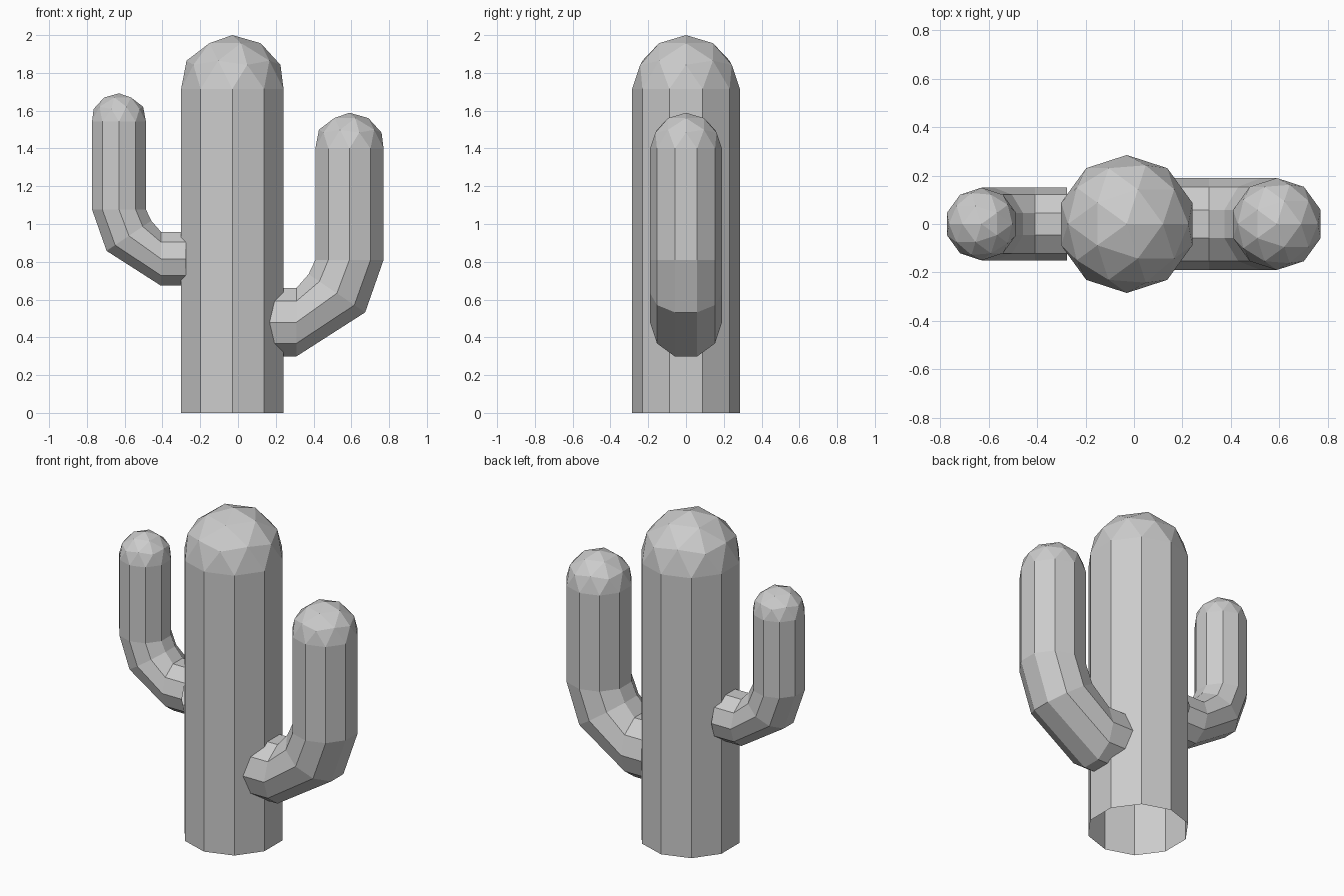
import bpy, bmesh
from math import radians, cos, sin
from mathutils import Vector, Matrix

if "Cube" in bpy.data.objects:
    bpy.data.objects.remove(bpy.data.objects["Cube"])


def limb(name, loc, r, rings, side=1):
    """Ten-sided open tube with an icosphere dome on its first ring.
    rings: (x, z, tilt in degrees) in units of the radius r; side=-1 mirrors in x."""
    bm = bmesh.new()
    # Dome: upper half of an icosphere
    bmesh.ops.create_icosphere(bm, subdivisions=2, radius=1)
    low = [v for v in bm.verts if v.co.z < -0.01]
    bmesh.ops.delete(bm, geom=low, context='VERTS')
    bmesh.ops.translate(bm, verts=bm.verts, vec=(rings[0][0], 0, rings[0][1]))

    # Tube: rings of vertices along the path
    for x, z, tilt in rings:
        u = Vector((cos(radians(tilt)), 0, -sin(radians(tilt))))
        ring = []
        for k in range(10):
            a = radians(18 + 36 * k)
            ring.append(bm.verts.new(Vector((x, 0, z)) + u * cos(a) + Vector((0, sin(a), 0))))
        if (x, z, tilt) != rings[0]:
            for k in range(10):
                j = (k + 1) % 10
                bm.faces.new((prev[k], ring[k], ring[j], prev[j]))
        prev = ring

    bmesh.ops.remove_doubles(bm, verts=bm.verts, dist=0.001)
    bmesh.ops.transform(bm, verts=bm.verts,
                        matrix=Matrix.Diagonal((side * r, r, r, 1)))
    bmesh.ops.recalc_face_normals(bm, faces=bm.faces)
    mesh = bpy.data.meshes.new(name)
    bm.to_mesh(mesh)
    bm.free()
    obj = bpy.data.objects.new(name, mesh)
    obj.location = loc
    bpy.context.collection.objects.link(obj)
    return obj


# Trunk, open at the bottom
R = 0.285
limb("trunk", (-0.03, 0, 0), R, [(0, 1.715 / R, 0), (0, 0, 0)])

# Arms: upright section, two-step elbow, short stub towards the trunk
arm = [(0, 3.1, 0), (0, 0, 0), (-0.35, -0.93, 34), (-1.48, -1.74, 90), (-2.36, -1.74, 90)]
limb("right_arm", (0.59, 0, 0.81), 0.19, arm)
limb("left_arm", (-0.63, 0, 1.077), 0.15, arm, side=-1)
